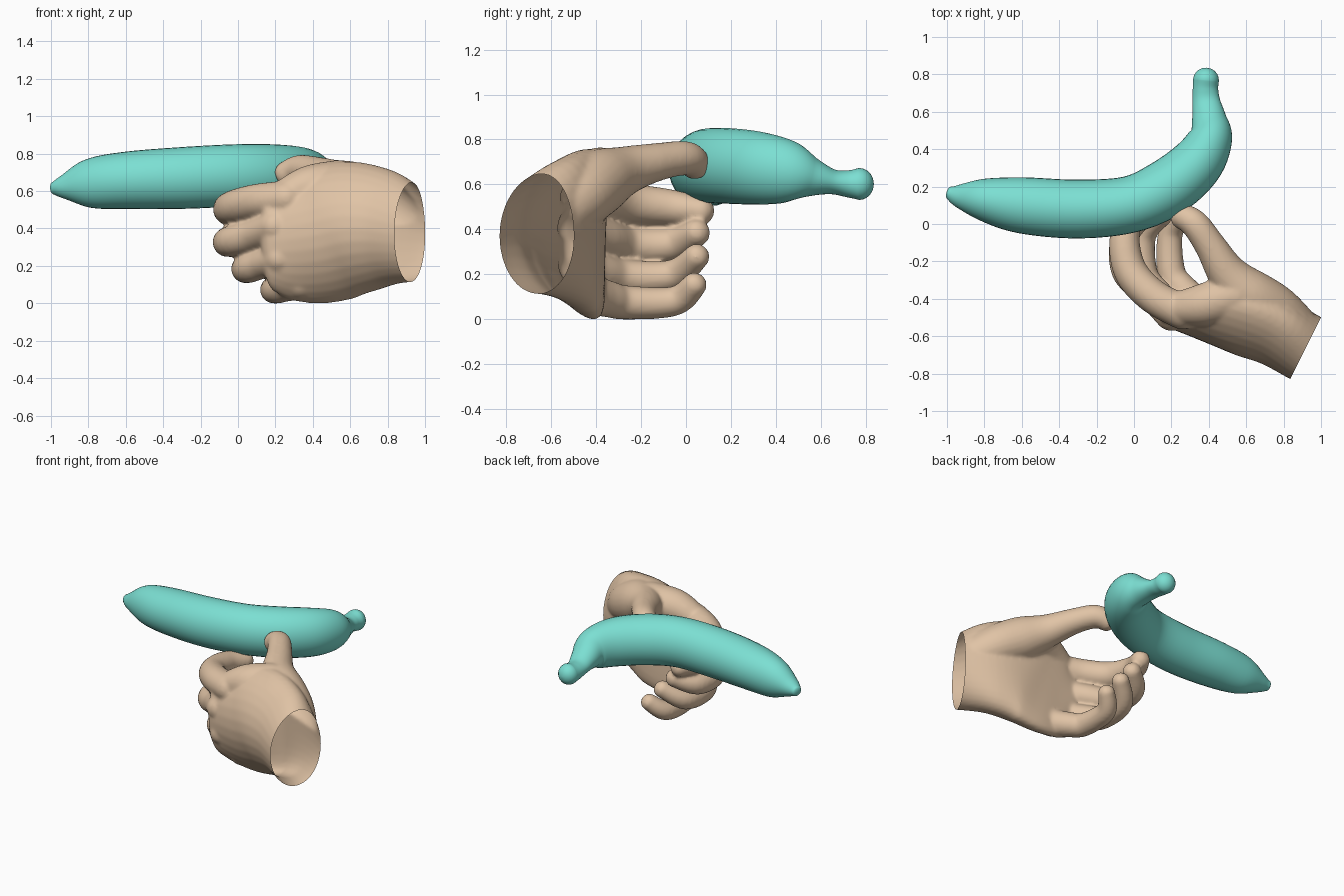
import bpy, bmesh, math
from mathutils import Vector

if "Cube" in bpy.data.objects:
    bpy.data.objects.remove(bpy.data.objects["Cube"])

def spline(keys, steps):
    """Catmull-Rom through keys of (x, y, z, half width, half height)."""
    out = []
    n = len(keys)
    for i in range(n - 1):
        p0, p1, p2, p3 = (keys[min(max(j, 0), n - 1)] for j in (i - 1, i, i + 1, i + 2))
        for s in range(steps):
            t = s / steps
            out.append([0.5 * (2 * b + (c - a) * t + (2 * a - 5 * b + 4 * c - d) * t * t
                               + (3 * b - a - 3 * c + d) * t ** 3)
                        for a, b, c, d in zip(p0, p1, p2, p3)])
    out.append(list(keys[-1]))
    return out

def tube(bm, keys, steps=6, sides=24, cup=0.0, caps=(1.0, 1.0)):
    """Sweep an ellipse along the keys, with rounded ends; cup bends tall sections."""
    keys = [k if len(k) == 5 else (*k, k[3]) for k in keys]
    pts = spline(keys, steps)
    pos = [Vector(p[:3]) for p in pts]
    rings = []
    for i, p in enumerate(pts):
        t = (pos[min(i + 1, len(pos) - 1)] - pos[max(i - 1, 0)]).normalized()
        rings.append((pos[i], t, p[3], p[4]))
    def cap(ring, sign, depth):
        c, t, a, b = ring
        res = []
        for k in range(1, 6):
            f = k / 5 * math.radians(86)
            res.append((c + t * sign * depth * min(a, b) * math.sin(f), t,
                        a * math.cos(f), b * math.cos(f)))
        return res
    rings = cap(rings[0], -1, caps[0])[::-1] + rings + cap(rings[-1], 1, caps[1])
    loops = []
    for c, t, a, b in rings:
        u = Vector((0, 0, 1)).cross(t).normalized()
        v = t.cross(u)
        bend = cup * max(0, b - .25) / .1
        loop = []
        for k in range(sides):
            f = 2 * math.pi * k / sides
            cs, sn = math.cos(f), math.sin(f)
            loop.append(bm.verts.new(c + u * (a * cs - bend * sn * sn) + v * b * sn))
        loops.append(loop)
    for l0, l1 in zip(loops, loops[1:]):
        for k in range(sides):
            m = (k + 1) % sides
            bm.faces.new((l0[k], l0[m], l1[m], l1[k]))
    bm.faces.new(loops[0][::-1])
    bm.faces.new(loops[-1])

def make_object(name, bm, color):
    bmesh.ops.recalc_face_normals(bm, faces=bm.faces[:])
    me = bpy.data.meshes.new(name)
    bm.to_mesh(me)
    bm.free()
    mat = bpy.data.materials.new(name + "_colour")
    mat.diffuse_color = (*color, 1)
    mat.use_nodes = True
    mat.node_tree.nodes["Principled BSDF"].inputs["Base Color"].default_value = mat.diffuse_color
    me.materials.append(mat)
    ob = bpy.data.objects.new(name, me)
    bpy.context.collection.objects.link(ob)
    return ob

# Banana: blunt tip on the left, bend on the right, stem at the back
bm = bmesh.new()
tube(bm, [(-.985, .165, .615, .036, .035), (-.93, .15, .622, .066, .066),
          (-.80, .13, .64, .115, .13), (-.60, .10, .657, .15, .153),
          (-.30, .080, .67, .157, .165), (-.02, .105, .683, .152, .167),
          (.18, .195, .682, .155, .168), (.335, .325, .672, .143, .162),
          (.408, .46, .655, .118, .138), (.402, .56, .632, .093, .088),
          (.387, .65, .612, .075, .056), (.382, .72, .603, .068, .060),
          (.385, .77, .602, .069, .071)],
     steps=6, sides=32, caps=(.5, .95))
banana = make_object("banana", bm, (.20, .74, .65))

# Hand: palm, thumb and fingers as overlapping volumes
bm = bmesh.new()
tube(bm, [(1.05, -.735, .365, .185, .245), (.92, -.665, .38, .185, .262),
          (.75, -.575, .405, .185, .325), (.58, -.53, .405, .175, .365),
          (.42, -.50, .37, .142, .365), (.28, -.475, .35, .112, .335),
          (.19, -.46, .345, .095, .28)], steps=5, sides=32, cup=.085, caps=(.1, .7))
# thumb with its muscle and the web to the index finger
tube(bm, [(.90, -.60, .45, .125), (.76, -.47, .55, .14), (.62, -.385, .62, .145),
          (.50, -.265, .672, .108), (.41, -.12, .71, .084), (.325, .0, .725, .076),
          (.25, .045, .695, .068)], caps=(.5, .65))
tube(bm, [(.54, -.38, .655, .12), (.38, -.43, .63, .115), (.24, -.45, .575, .09)])
fingers = {
    "index": [(.26, -.47, .57, .095), (.10, -.385, .555, .092), (-.02, -.25, .525, .090),
              (-.05, -.07, .507, .080), (.005, .07, .49, .062)],
    "middle": [(.20, -.485, .42, .088), (.085, -.365, .375, .084), (-.04, -.25, .340, .082),
               (-.045, -.06, .342, .074), (.06, .05, .395, .060)],
    "ring": [(.22, -.485, .25, .084), (.13, -.38, .22, .080), (.05, -.27, .195, .079),
             (.05, -.06, .205, .069), (.155, .05, .29, .057)],
    "little": [(.34, -.43, .12, .09), (.26, -.35, .10, .082), (.20, -.26, .083, .076),
               (.195, -.05, .090, .066), (.265, .04, .165, .055)]}
for keys in fingers.values():
    tube(bm, keys, caps=(1, .9))
hand = make_object("hand", bm, (.75, .55, .38))

# Fuse the volumes into one skin and relax it
rm = hand.modifiers.new("fuse", 'REMESH')
rm.mode = 'VOXEL'
rm.voxel_size = .011
sm = hand.modifiers.new("relax", 'SMOOTH')
sm.factor = .5
sm.iterations = 8
dg = bpy.context.evaluated_depsgraph_get()
skin = bpy.data.meshes.new_from_object(hand.evaluated_get(dg))
hand.modifiers.clear()
hand.data = skin

# Cut the wrist open
bm = bmesh.new()
bm.from_mesh(skin)
bmesh.ops.bisect_plane(bm, geom=bm.verts[:] + bm.edges[:] + bm.faces[:],
                       plane_co=(.92, -.66, .38), plane_no=(.894, -.447, 0),
                       clear_outer=True)
low = min(v.co.z for v in bm.verts)
bmesh.ops.translate(bm, verts=bm.verts[:], vec=(0, 0, -low))
bm.to_mesh(skin)
bm.free()
if not skin.materials:
    skin.materials.append(bpy.data.materials["hand_colour"])

for ob in (banana, hand):
    for p in ob.data.polygons:
        p.use_smooth = True
